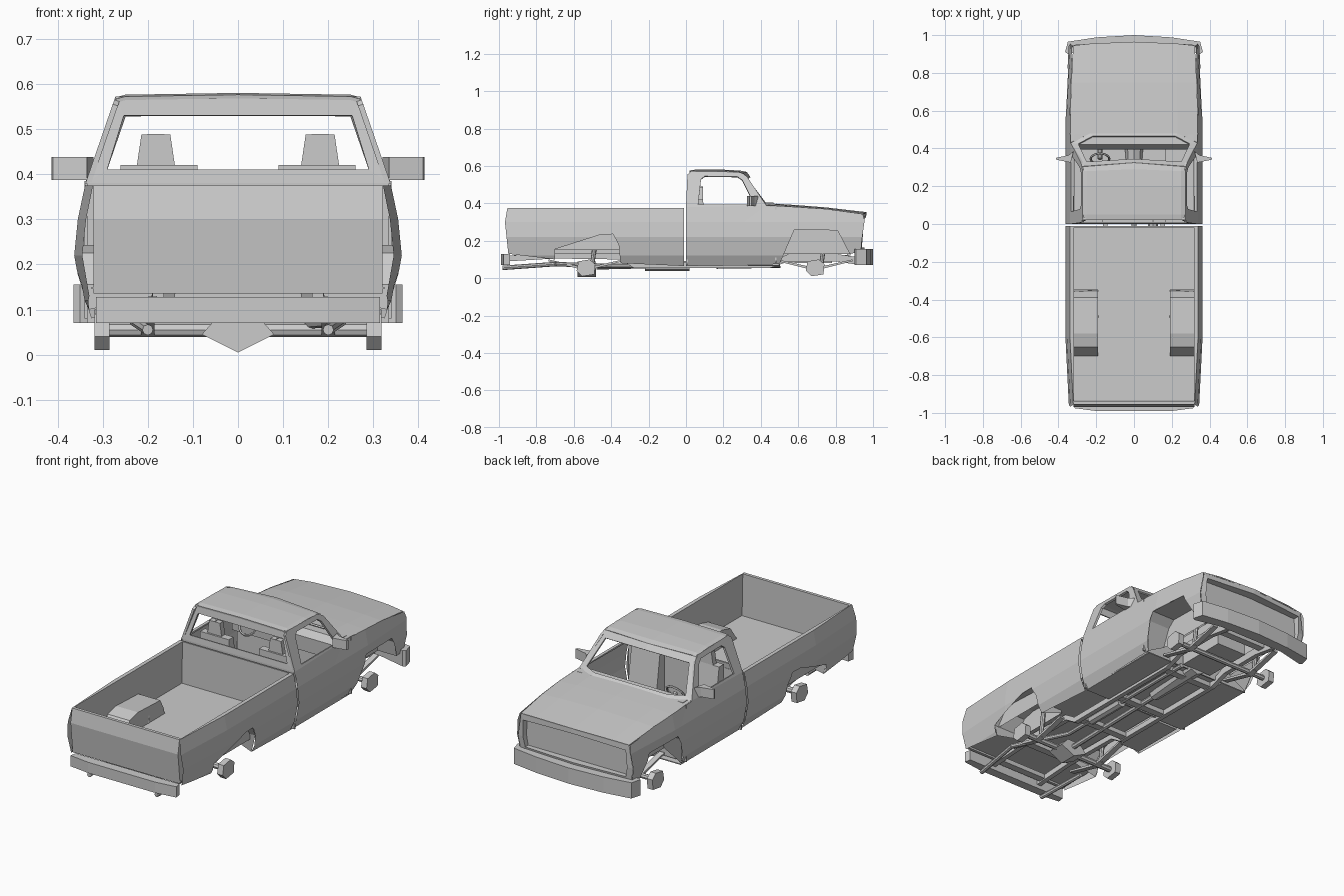
import bpy, bmesh, math
from mathutils import Vector

if "Cube" in bpy.data.objects:
    bpy.data.objects.remove(bpy.data.objects["Cube"], do_unlink=True)

grey = bpy.data.materials.new("plain_grey")
grey.use_nodes = True
grey.diffuse_color = (0.6, 0.6, 0.6, 1)
grey.node_tree.nodes["Principled BSDF"].inputs["Base Color"].default_value = (0.6, 0.6, 0.6, 1)


def finish(name, bm, thick=0):
    bmesh.ops.recalc_face_normals(bm, faces=bm.faces)
    me = bpy.data.meshes.new(name)
    bm.to_mesh(me)
    bm.free()
    me.materials.append(grey)
    ob = bpy.data.objects.new(name, me)
    bpy.context.collection.objects.link(ob)
    if thick:
        mod = ob.modifiers.new("thickness", 'SOLIDIFY')
        mod.thickness = thick
    return ob


def place(axis, p, d):
    return {'x': (d, p[0], p[1]), 'y': (p[0], d, p[1]), 'z': (p[0], p[1], d)}[axis]


def prism(name, axis, pts, a, b):
    """Outline extruded along an axis from a to b."""
    bm = bmesh.new()
    lo = [bm.verts.new(place(axis, p, a)) for p in pts]
    hi = [bm.verts.new(place(axis, p, b)) for p in pts]
    n = len(pts)
    bm.faces.new(lo)
    bm.faces.new(hi)
    for i in range(n):
        bm.faces.new((lo[i], lo[(i + 1) % n], hi[(i + 1) % n], hi[i]))
    return finish(name, bm)


def box(name, x0, x1, y0, y1, z0, z1):
    return prism(name, 'z', [(x0, y0), (x1, y0), (x1, y1), (x0, y1)], z0, z1)


def loft(name, rows, closed=False, thick=0):
    """Quads between rows of points; closed joins the ends of each row."""
    bm = bmesh.new()
    v = [[bm.verts.new(p) for p in r] for r in rows]
    n = len(rows[0])
    for a, b in zip(v, v[1:]):
        for i in range(n if closed else n - 1):
            j = (i + 1) % n
            bm.faces.new((a[i], a[j], b[j], b[i]))
    return finish(name, bm, thick)


def rod(name, p, q, r, r2=None, seg=8):
    p, q = Vector(p), Vector(q)
    bm = bmesh.new()
    bmesh.ops.create_cone(bm, cap_ends=True, segments=seg, radius1=r,
                          radius2=r if r2 is None else r2, depth=(q - p).length)
    ob = finish(name, bm)
    ob.location = (p + q) / 2
    ob.rotation_mode = 'QUATERNION'
    ob.rotation_quaternion = (q - p).to_track_quat('Z', 'Y')
    return ob


# Width of the body at each height, slightly tapered towards both ends
LEVELS = [(0.06, 0.315), (0.12, 0.345), (0.22, 0.363), (0.30, 0.355), (0.38, 0.338), (0.60, 0.262)]


def width(y, z):
    for (z0, x0), (z1, x1) in zip(LEVELS, LEVELS[1:]):
        if z <= z1:
            break
    x = x0 + (x1 - x0) * (z - z0) / (z1 - z0)
    return x - 0.02 * max(0, (abs(y) - 0.6) / 0.4)


def side_panel(name, s, outline):
    """Flat outline cut at the body creases and bent to the body width."""
    bm = bmesh.new()
    f = bm.faces.new([bm.verts.new((0, y, z)) for y, z in outline])
    bmesh.ops.triangulate(bm, faces=[f])
    for axis, cuts in (((0, 0, 1), [l[0] for l in LEVELS[1:4]]), ((0, 1, 0), (-0.6, 0.6))):
        for c in cuts:
            bmesh.ops.bisect_plane(bm, geom=bm.verts[:] + bm.edges[:] + bm.faces[:],
                                   plane_co=[c * a for a in axis], plane_no=axis)
    for v in bm.verts:
        v.co.x = s * width(v.co.y, v.co.z)
    return finish(name, bm)


def wheel_well(name, s, arch, x_in):
    """Arch lining from the side panel inwards, closed by an inner wall."""
    bm = bmesh.new()
    out = [bm.verts.new((s * width(y, z), y, z)) for y, z in arch]
    inn = [bm.verts.new((s * x_in, y, max(z, 0.13))) for y, z in arch]
    for i in range(len(arch) - 1):
        bm.faces.new((out[i], out[i + 1], inn[i + 1], inn[i]))
    bm.faces.new(inn)
    return finish(name, bm)


REAR_ARCH = [(-0.70, 0.10), (-0.70, 0.155), (-0.65, 0.225), (-0.58, 0.243), (-0.39, 0.235), (-0.36, 0.18), (-0.35, 0.08)]
FRONT_ARCH = [(0.50, 0.075), (0.54, 0.225), (0.58, 0.26), (0.82, 0.255), (0.86, 0.21), (0.875, 0.13)]
BED = [(-0.01, 0.065), (-0.01, 0.375), (-0.955, 0.375), (-0.968, 0.30), (-0.95, 0.13)] + REAR_ARCH
CAB = [(0.50, 0.075), (0, 0.065), (0, 0.38), (0.43, 0.388), (0.47, 0.388), (0.75, 0.37), (0.945, 0.343),
       (0.955, 0.31), (0.94, 0.2), (0.935, 0.14)] + FRONT_ARCH[:0:-1]
WIN_OUT = [(0, 0.38), (0.008, 0.555), (0.03, 0.572), (0.29, 0.566), (0.325, 0.545), (0.43, 0.388)]
WIN_IN = [(0.065, 0.395), (0.08, 0.53), (0.10, 0.545), (0.275, 0.543), (0.30, 0.525), (0.365, 0.395)]

for s, side in ((1, "left"), (-1, "right")):
    # Body sides, wheel wells and window frames
    side_panel("bed_side_" + side, s, BED)
    side_panel("cab_and_fender_side_" + side, s, CAB)
    wheel_well("rear_wheel_well_" + side, s, REAR_ARCH, 0.19)
    wheel_well("front_wheel_well_" + side, s, FRONT_ARCH, 0.22)
    loft("door_window_frame_" + side, [[(s * width(y, z), y, z) for y, z in o] for o in (WIN_OUT, WIN_IN)],
         closed=True, thick=0.012)
    # Bed rail, inner wall, and floor around the well
    loft("bed_rail_" + side, [[(s * width(y, 0.375), y, 0.375), (s * 0.318, y, 0.375), (s * 0.322, y, 0.15)]
                              for y in (-0.95, -0.6, -0.01)])
    box("bed_floor_front_" + side, s * 0.19, s * 0.325, -0.35, -0.01, 0.145, 0.15)
    box("bed_floor_rear_" + side, s * 0.19, s * 0.325, -0.95, -0.70, 0.145, 0.15)
    box("rocker_floor_" + side, s * 0.17, s * 0.318, 0, 0.5, 0.065, 0.07)
    # Door mirror
    prism("mirror_" + side, 'z', [(s * 0.32, 0.385), (s * 0.335, 0.325), (s * 0.41, 0.34), (s * 0.413, 0.35),
                                  (s * 0.345, 0.365)], 0.387, 0.438)
    # Seat
    x0, x1 = s * 0.09, s * 0.26
    prism("seat_" + side, 'x', [(0.05, 0.12), (0.29, 0.12), (0.30, 0.21), (0.12, 0.22), (0.09, 0.42), (0.05, 0.42)], x0, x1)
    loft("headrest_" + side, [[(s * (0.182 + a * w), y, z) for a, y in ((-1, 0.06), (1, 0.06), (1, 0.09), (-1, 0.09))]
                              for w, z in ((0.042, 0.42), (0.032, 0.488), (0.001, 0.489))], closed=True)
    # Wheel hubs, springs and shock absorbers
    for y0, end in ((-0.535, "rear"), (0.69, "front")):
        prism(end + "_hub_" + side, 'x', [(y0 + a, z) for a, z in ((-0.05, 0.04), (-0.04, 0.09), (0.02, 0.10),
              (0.05, 0.075), (0.045, 0.02), (-0.02, 0.01))], s * 0.285, s * 0.318)
        rod(end + "_shock_" + side, (s * 0.2, y0 + 0.03, 0.05), (s * 0.2, y0 + 0.05, 0.19), 0.012)
        prism(end + "_leaf_spring_" + side, 'x', [(y0 - 0.2, 0.09), (y0, 0.04), (y0 + 0.2, 0.09), (y0 + 0.2, 0.10),
              (y0, 0.055), (y0 - 0.2, 0.10)], s * 0.185, s * 0.215)
    # Chassis rail
    prism("chassis_rail_" + side, 'x', [(-0.95, 0.09), (-0.7, 0.105), (-0.35, 0.10), (-0.28, 0.055), (0.45, 0.055),
          (0.55, 0.09), (0.8, 0.09), (0.93, 0.07), (0.93, 0.11), (0.8, 0.13), (0.55, 0.13), (0.45, 0.085),
          (-0.28, 0.085), (-0.35, 0.13), (-0.7, 0.135), (-0.95, 0.12)], s * 0.14, s * 0.165)
    rod("tail_pipe_" + side, (s * 0.2, -0.98, 0.055), (s * 0.23, -0.70, 0.075), 0.012)

# Load bed
box("bed_floor", -0.19, 0.19, -0.95, -0.01, 0.145, 0.15)
box("bed_front_wall", -0.335, 0.335, -0.018, -0.01, 0.11, 0.375)
prism("tailgate", 'x', [(-0.955, 0.375), (-0.968, 0.30), (-0.95, 0.135), (-0.935, 0.135), (-0.938, 0.375)], -0.32, 0.32)
prism("rear_bumper", 'z', [(-0.31, -0.94), (-0.315, -0.975), (-0.2, -0.99), (0.2, -0.99), (0.315, -0.975), (0.31, -0.94)],
      0.07, 0.128)

# Cab shell: rear wall, rear window frame, windscreen frame and roof
box("cab_rear_wall", -0.335, 0.335, 0, 0.01, 0.07, 0.38)
loft("rear_window_frame", [[(-0.338, 0, 0.38), (0.338, 0, 0.38), (0.271, 0.025, 0.572), (-0.271, 0.025, 0.572)],
                           [(-0.29, 0.003, 0.41), (0.29, 0.003, 0.41), (0.253, 0.02, 0.53), (-0.253, 0.02, 0.53)]],
     closed=True, thick=0.008)
loft("windscreen_frame", [[(-0.335, 0.43, 0.388), (-0.23, 0.48, 0.393), (0.23, 0.48, 0.393), (0.335, 0.43, 0.388),
                           (0.275, 0.305, 0.562), (0, 0.325, 0.568), (-0.275, 0.305, 0.562)],
                          [(-0.295, 0.425, 0.405), (-0.22, 0.465, 0.405), (0.22, 0.465, 0.405), (0.295, 0.425, 0.405),
                           (0.25, 0.33, 0.532), (0, 0.345, 0.54), (-0.25, 0.33, 0.532)]], closed=True, thick=0.008)
loft("roof", [[(-0.272, y, z - 0.006), (-0.25, y, z), (0, y + b, z + 0.004), (0.25, y, z), (0.272, y, z - 0.006)]
              for y, z, b in ((0.02, 0.572, 0), (0.05, 0.576, 0), (0.2, 0.576, 0), (0.28, 0.571, 0.01), (0.305, 0.564, 0.02))],
     thick=0.008)

# Bonnet, firewall and grille
loft("bonnet", [[(-w, y, z), (-0.23, y + c, z + 0.006), (0, y + b, z + 0.01), (0.23, y + c, z + 0.006), (w, y, z)]
                for w, y, z, c, b in ((0.337, 0.43, 0.388, 0.05, 0.05), (0.337, 0.6, 0.38, 0, 0),
                                      (0.332, 0.75, 0.368, 0, 0), (0.322, 0.945, 0.343, 0.01, 0.02))], thick=0.006)
box("firewall", -0.34, 0.34, 0.475, 0.483, 0.08, 0.385)
outer = [(-0.322, 0.945, 0.343), (0, 0.965, 0.353), (0.322, 0.945, 0.343), (0.342, 0.94, 0.22), (0.33, 0.935, 0.14),
         (0, 0.95, 0.14), (-0.33, 0.935, 0.14), (-0.342, 0.94, 0.22)]
inner = [(-0.305, 0.95, 0.312), (0, 0.963, 0.325), (0.305, 0.95, 0.312), (0.31, 0.945, 0.22), (0.30, 0.94, 0.165),
         (0, 0.955, 0.165), (-0.30, 0.94, 0.165), (-0.31, 0.945, 0.22)]
loft("grille_surround", [outer, inner, [(x, 0.915, z) for x, y, z in inner]], closed=True)
box("grille_panel", -0.31, 0.31, 0.908, 0.915, 0.16, 0.325)
prism("front_bumper", 'z', [(-0.35, 0.90), (-0.365, 0.91), (-0.35, 0.965), (-0.2, 0.988), (0, 1.0), (0.2, 0.988),
                            (0.35, 0.965), (0.365, 0.91), (0.35, 0.90), (0.2, 0.935), (-0.2, 0.935)], 0.07, 0.155)

# Interior
box("cab_floor", -0.17, 0.17, 0, 0.48, 0.085, 0.09)
prism("dashboard", 'x', [(0.40, 0.28), (0.475, 0.28), (0.475, 0.39), (0.42, 0.393), (0.395, 0.36)], -0.315, 0.315)
bpy.ops.mesh.primitive_torus_add(major_radius=0.05, minor_radius=0.006, major_segments=12, minor_segments=5,
                                 location=(-0.18, 0.345, 0.36), rotation=(math.radians(55), 0, 0))
wheel = bpy.context.object
wheel.name = "steering_wheel"
wheel.data.materials.append(grey)
rod("steering_column", (-0.18, 0.345, 0.36), (-0.18, 0.43, 0.31), 0.012)

# Running gear
for i, (y, z) in enumerate(((-0.9, 0.10), (-0.68, 0.11), (-0.25, 0.06), (0.05, 0.06), (0.42, 0.06), (0.85, 0.10))):
    box("crossmember_%d" % (i + 1), -0.15, 0.15, y - 0.02, y + 0.02, z, z + 0.025)
rod("rear_axle", (-0.3, -0.535, 0.055), (0.3, -0.535, 0.055), 0.016)
rod("front_axle", (-0.3, 0.69, 0.055), (0.3, 0.69, 0.055), 0.014)
prism("rear_differential", 'y', [(-0.08, 0.045), (0, 0.005), (0.08, 0.045), (0.04, 0.09), (-0.04, 0.09)], -0.58, -0.48)
rod("drive_shaft", (0, -0.48, 0.06), (0, 0.18, 0.075), 0.014)
rod("gearbox", (0, 0.16, 0.08), (0, 0.5, 0.11), 0.03, 0.055)
box("engine_block", -0.09, 0.09, 0.5, 0.78, 0.08, 0.24)
box("radiator", -0.2, 0.2, 0.86, 0.88, 0.12, 0.31)
rod("exhaust_pipe", (0.10, -0.4, 0.065), (0.10, 0.5, 0.07), 0.012)
rod("silencer", (0.10, -0.22, 0.065), (0.10, 0.02, 0.065), 0.026)
rod("exhaust_tail", (0.10, -0.4, 0.065), (0.23, -0.70, 0.075), 0.012)
box("fuel_tank", -0.30, -0.18, -0.32, -0.02, 0.07, 0.13)
